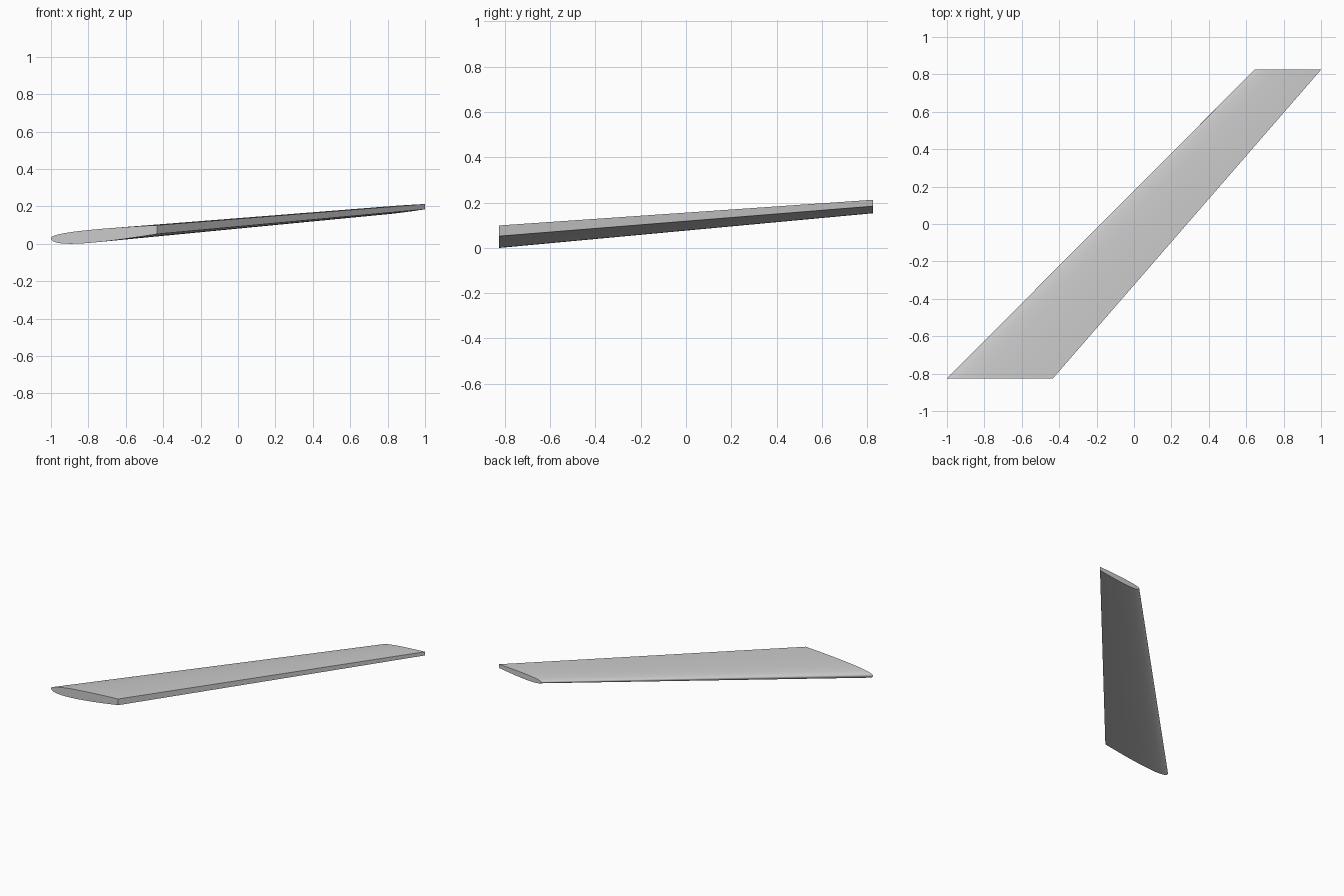
import bpy
import math

cube = bpy.data.objects.get("Cube")
if cube:
    bpy.data.objects.remove(cube, do_unlink=True)

grey = bpy.data.materials.new("light grey")
grey.use_nodes = True
colour = (0.6, 0.6, 0.6, 1)
grey.diffuse_color = colour
grey.node_tree.nodes["Principled BSDF"].inputs["Base Color"].default_value = colour

STEPS = 20


def upper(t):
    return 0.03 + 0.078 * math.sqrt(t) - 0.009 * t


def lower(t):
    return 0.03 - 0.14 * math.sqrt(t) + 0.162 * t


def section(lead_x, y, base_z, chord, scale):
    """Airfoil outline: trailing edge over the top to the nose, then back below."""
    ts = [(i / STEPS) ** 2 for i in range(STEPS + 1)]
    outline = [(t, upper(t)) for t in reversed(ts)]
    outline += [(t, lower(t)) for t in ts[1:]]
    return [(lead_x + chord * t, y, base_z + scale * z) for t, z in outline]


# Swept, tapered wing lofted from root to tip, with closed ends
root = section(-1.0, -0.825, 0.0, 0.567, 1.0)
tip = section(0.645, 0.825, 0.153, 0.355, 0.6)
n = len(root)
faces = [(i, (i + 1) % n, n + (i + 1) % n, n + i) for i in range(n)]
faces += [tuple(reversed(range(n))), tuple(range(n, 2 * n))]

mesh = bpy.data.meshes.new("wing")
mesh.from_pydata(root + tip, [], faces)
mesh.materials.append(grey)
wing = bpy.data.objects.new("wing", mesh)
bpy.context.collection.objects.link(wing)

# Consistent outward faces, smooth skin, sharp trailing edge and ends
bpy.ops.object.select_all(action="DESELECT")
wing.select_set(True)
bpy.context.view_layer.objects.active = wing
bpy.ops.object.mode_set(mode="EDIT")
bpy.ops.mesh.select_all(action="SELECT")
bpy.ops.mesh.normals_make_consistent(inside=False)
bpy.ops.object.mode_set(mode="OBJECT")
bpy.ops.object.shade_smooth_by_angle(angle=math.radians(40))
